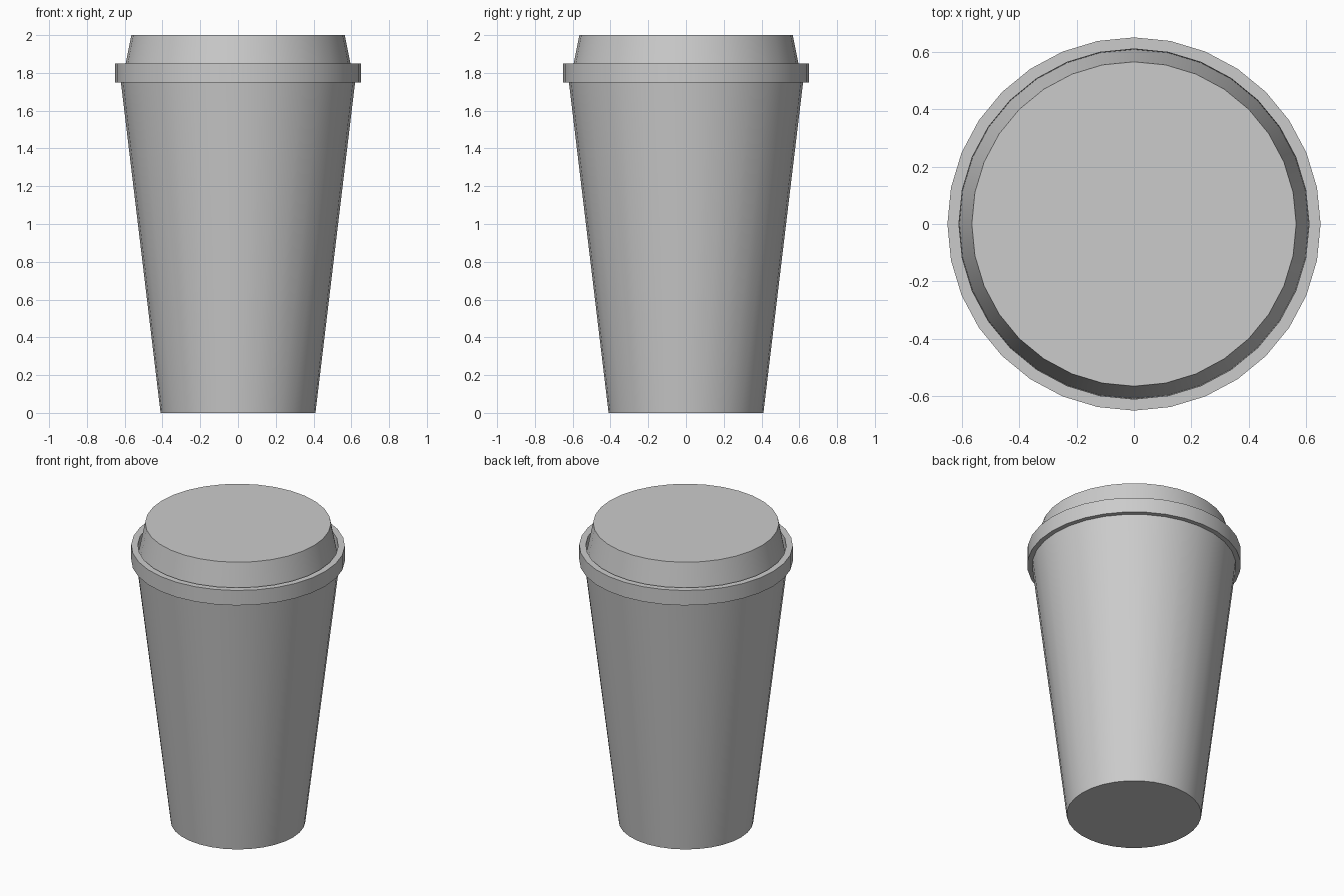
import bpy, bmesh, math
from mathutils import Matrix

cube = bpy.data.objects.get("Cube")
if cube:
    bpy.data.objects.remove(cube, do_unlink=True)

SIDES = 32

grey = bpy.data.materials.new("plain grey")
grey.use_nodes = True
colour = (0.6, 0.6, 0.6, 1)
grey.diffuse_color = colour
grey.node_tree.nodes["Principled BSDF"].inputs["Base Color"].default_value = colour


def lathe(name, profile, cap_start, cap_end):
    """Turn a (radius, height) profile round z, with optional flat ends."""
    bm = bmesh.new()
    rings = []
    for radius, z in profile:
        ring = bmesh.ops.create_circle(
            bm, segments=SIDES, radius=radius, matrix=Matrix.Translation((0, 0, z)))
        rings.append(ring["verts"])
    for low, high in zip(rings, rings[1:]):
        for i in range(SIDES):
            j = (i + 1) % SIDES
            bm.faces.new((low[i], low[j], high[j], high[i]))
    if cap_start:
        bm.faces.new(rings[0])
    if cap_end:
        bm.faces.new(rings[-1])
    bmesh.ops.recalc_face_normals(bm, faces=bm.faces)
    mesh = bpy.data.meshes.new(name)
    bm.to_mesh(mesh)
    bm.free()
    mesh.materials.append(grey)
    obj = bpy.data.objects.new(name, mesh)
    bpy.context.collection.objects.link(obj)
    bpy.ops.object.select_all(action="DESELECT")
    obj.select_set(True)
    bpy.context.view_layer.objects.active = obj
    bpy.ops.object.shade_smooth_by_angle(angle=math.radians(30))
    return obj


# Tapered cup body
lathe("cup", [(0.41, 0), (0.62, 1.75)], True, True)

# Lid: underside, rim band, narrow groove and sloping raised top
lathe("lid", [(0.615, 1.75), (0.65, 1.75), (0.65, 1.85), (0.61, 1.85),
              (0.608, 1.785), (0.565, 2)], True, True)
